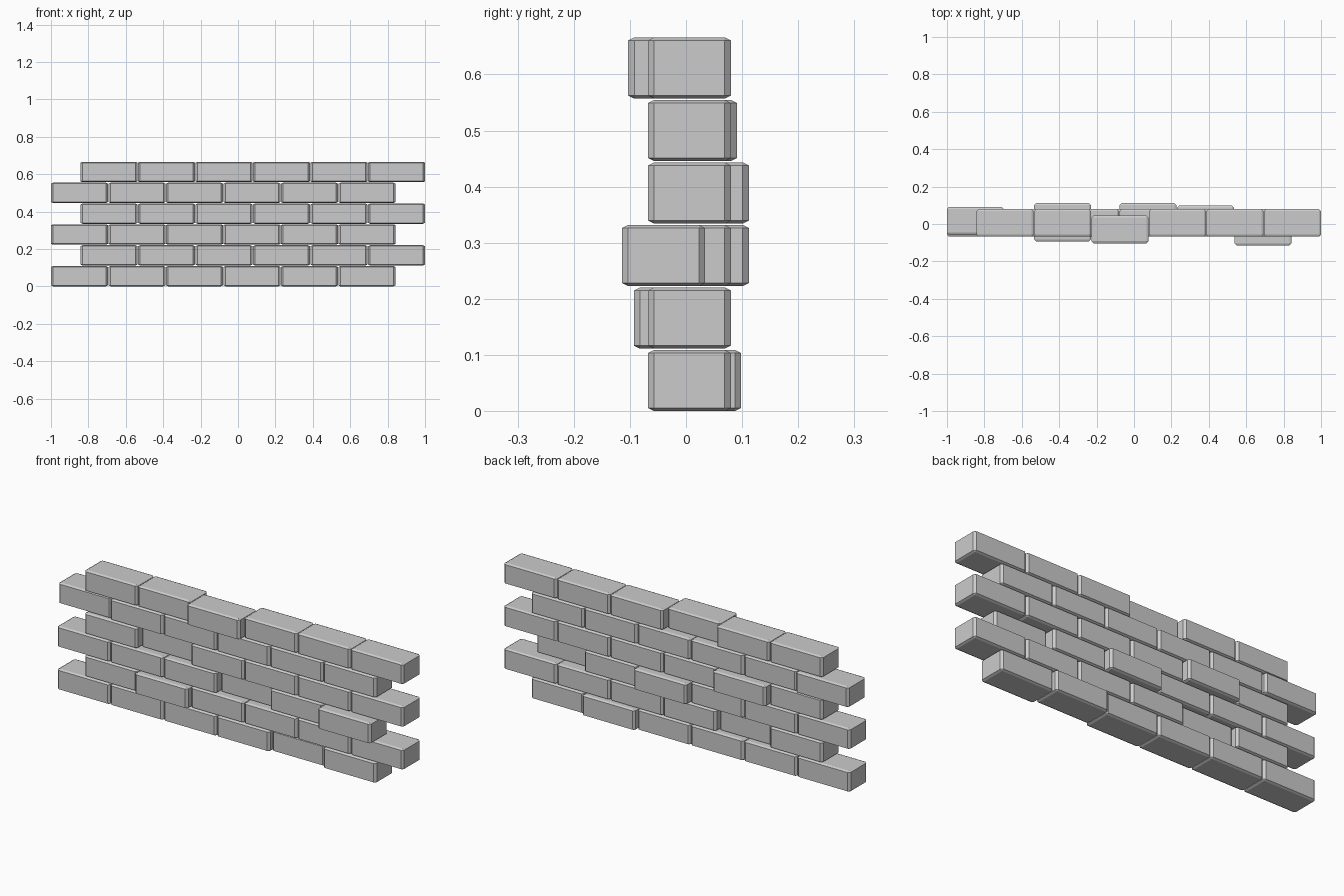
import bpy, bmesh
from mathutils import Vector

if "Cube" in bpy.data.objects:
    bpy.data.objects.remove(bpy.data.objects["Cube"])

LENGTH, DEPTH, HEIGHT = 0.305, 0.148, 0.109
STEP_X, STEP_Z = 0.3074, 0.1114
BASE_Y = 0.006
BEVEL, SQUASH = 0.011, 0.5   # chamfer is flatter vertically

# (row, column): how far the loose bricks are pushed in or out
SHIFT = {(0, 4): 0.018, (1, 1): -0.025, (2, 3): 0.032, (2, 5): -0.046,
         (3, 1): 0.032, (4, 0): 0.011, (5, 2): -0.035}

# Shared chamfered brick, squashed after bevelling
mesh = bpy.data.meshes.new("brick")
bm = bmesh.new()
bmesh.ops.create_cube(bm, size=1)
bmesh.ops.scale(bm, vec=Vector((LENGTH, DEPTH, HEIGHT / SQUASH)), verts=bm.verts)
bmesh.ops.bevel(bm, geom=bm.edges[:], offset=BEVEL, segments=1,
                affect='EDGES', profile=0.5)
bmesh.ops.scale(bm, vec=Vector((1, 1, SQUASH)), verts=bm.verts)
bm.to_mesh(mesh)
bm.free()

# Six staggered courses of six bricks
for row in range(6):
    left = -1.0 if row % 2 == 0 else 1.0 - LENGTH - 5 * STEP_X
    for col in range(6):
        brick = bpy.data.objects.new(f"brick_row{row + 1}_{col + 1}", mesh)
        brick.location = (left + LENGTH / 2 + col * STEP_X,
                          BASE_Y + SHIFT.get((row, col), 0),
                          HEIGHT / 2 + row * STEP_Z)
        bpy.context.collection.objects.link(brick)
